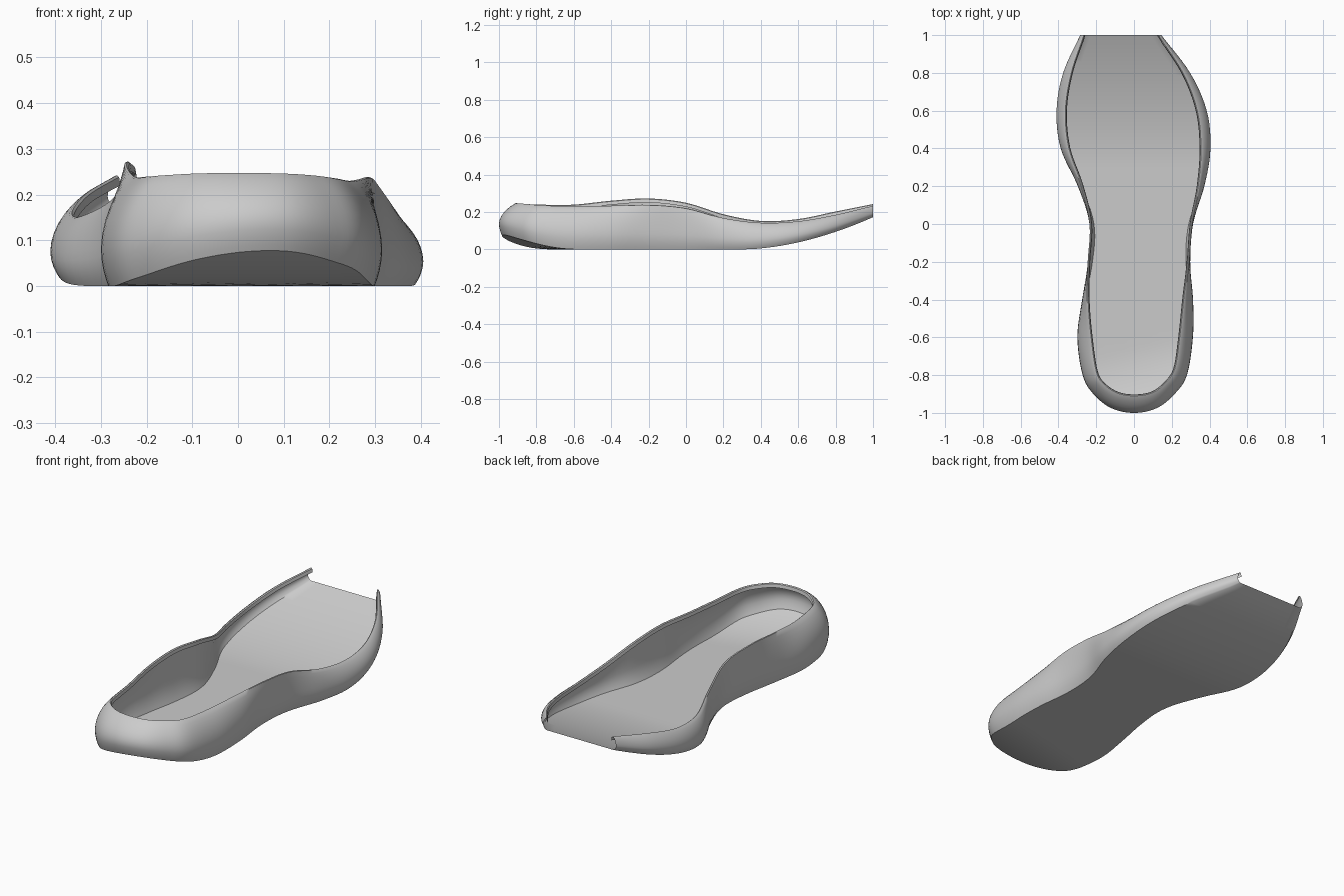
import bpy, bmesh, math
from mathutils import Vector

cube = bpy.data.objects.get("Cube")
if cube:
    bpy.data.objects.remove(cube, do_unlink=True)

# Widest outline (x, y), from the right toe corner round the heel to the left one
OUTLINE = [(-.285, 1), (-.375, .8), (-.41, .6), (-.388, .4), (-.3, .2), (-.242, 0),
           (-.25, -.2), (-.277, -.4), (-.3, -.6), (-.272, -.8), (-.215, -.9), (-.12, -.975),
           (0, -1), (.12, -.975), (.215, -.9), (.28, -.8), (.312, -.6), (.315, -.4),
           (.305, -.2), (.32, 0), (.375, .2), (.405, .4), (.385, .6), (.297, .8), (.145, 1)]
# Top rim (x, y, z) at the same stations
RIM = [(-.27, 1, .24), (-.337, .8, .2), (-.368, .6, .16), (-.35, .4, .15), (-.28, .2, .185),
       (-.235, 0, .247), (-.245, -.2, .27), (-.248, -.4, .258), (-.232, -.6, .237),
       (-.205, -.78, .237), (-.165, -.85, .24), (-.09, -.9, .244), (0, -.915, .245),
       (.095, -.9, .244), (.165, -.85, .24), (.22, -.77, .233), (.247, -.6, .228),
       (.268, -.4, .231), (.292, -.2, .236), (.308, 0, .218), (.345, .2, .165),
       (.36, .4, .14), (.34, .6, .148), (.265, .8, .182), (.135, 1, .23)]
STEPS = 6
# Wall profile: height fraction and lean from the outline to the rim
PROFILE = [(0, 0), (.06, 0), (.15, 0), (.25, 0), (.35, 0), (.47, .04), (.6, .14),
           (.72, .3), (.83, .5), (.92, .73), (1, 1)]


def smooth_path(points):
    """Catmull-Rom curve through the points."""
    p = [Vector(q) for q in points]
    p = [2 * p[0] - p[1]] + p + [2 * p[-1] - p[-2]]
    path = []
    for a, b, c, d in zip(p, p[1:], p[2:], p[3:]):
        for s in range(STEPS):
            t = s / STEPS
            path.append(.5 * (2 * b + (c - a) * t + (2 * a - 5 * b + 4 * c - d) * t ** 2
                              + (3 * b - a - 3 * c + d) * t ** 3))
    return path + [p[-2]]


def ground(x, y):
    """Underside height: toe spring plus a slanted heel bevel."""
    toe = max(0, (y - .3) / .7)
    heel = max(0, (.25 * x - y - .65) / .355)
    return .172 * toe ** 1.8 + .083 * heel ** 2


outline = smooth_path(OUTLINE)
rim = smooth_path(RIM)
count = len(outline)
bm = bmesh.new()

# Side wall with rolled lip
columns = []
for i, (o, r) in enumerate(zip(outline, rim)):
    tangent = outline[min(i + 1, count - 1)] - outline[max(i - 1, 0)]
    inward = Vector((-tangent.y, tangent.x)).normalized()
    if i in (0, count - 1):
        inward = Vector((-math.copysign(1, o.x), 0))
    waist = math.exp(-((o.y + .1) / .25) ** 2)
    column = []
    for h, lean in PROFILE:
        tuck = .016 * max(0, 1 - h / .35) ** 2 + .016 * waist * (1 - h)
        p = o.lerp(r.xy, lean) + inward * tuck
        base = ground(p.x, p.y)
        column.append(bm.verts.new((p.x, p.y, base + (r.z - base) * h)))
    for inset, drop in ((.005, -.002), (.01, .002), (.013, .02)):
        p = r.xy + inward * inset
        column.append(bm.verts.new((p.x, p.y, r.z - drop)))
    columns.append(column)
for a, b in zip(columns, columns[1:]):
    for k in range(len(a) - 1):
        bm.faces.new((a[k], b[k], b[k + 1], a[k + 1]))

# Floor: rows across from the right edge to the left edge
ACROSS = 10
rows = []
for i in range(count // 2):
    a, b = columns[i][0], columns[-1 - i][0]
    row = [a]
    for s in range(1, ACROSS):
        p = a.co.lerp(b.co, s / ACROSS)
        row.append(bm.verts.new((p.x, p.y, ground(p.x, p.y))))
    rows.append(row + [b])
for a, b in zip(rows, rows[1:]):
    for s in range(ACROSS):
        bm.faces.new((a[s], a[s + 1], b[s + 1], b[s]))
tip = columns[count // 2][0]
for s in range(ACROSS):
    bm.faces.new((rows[-1][s], rows[-1][s + 1], tip))

mesh = bpy.data.meshes.new("shoe_sole")
bm.to_mesh(mesh)
bm.free()
sole = bpy.data.objects.new("shoe_sole", mesh)
bpy.context.collection.objects.link(sole)

# Plain grey rubber
rubber = bpy.data.materials.new("grey_rubber")
rubber.use_nodes = True
colour = (.6, .6, .6, 1)
rubber.diffuse_color = colour
rubber.node_tree.nodes["Principled BSDF"].inputs["Base Color"].default_value = colour
mesh.materials.append(rubber)

bpy.context.view_layer.objects.active = sole
sole.select_set(True)
bpy.ops.object.shade_smooth_by_angle(angle=math.radians(40))
